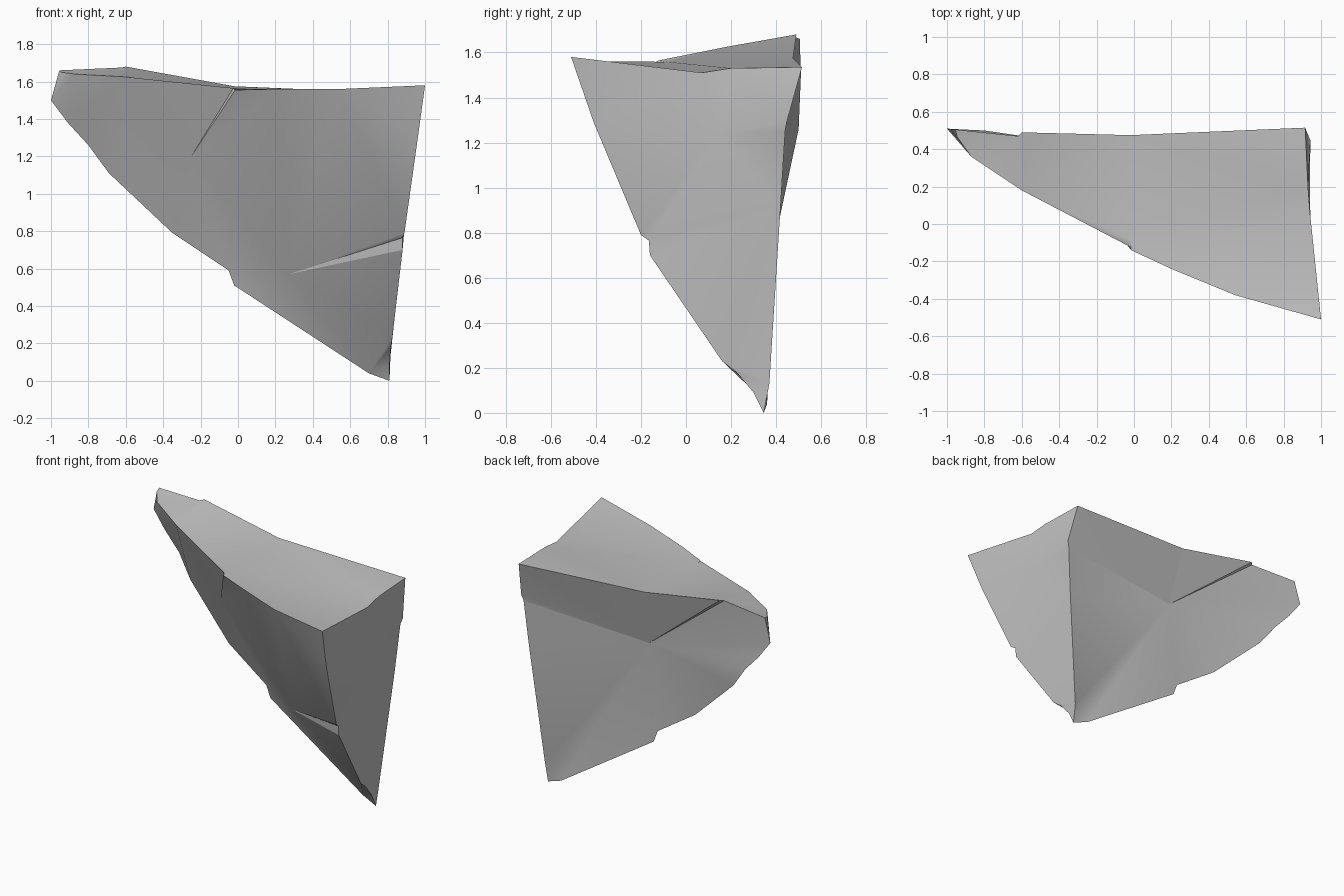
import bpy
import bmesh
import math
from mathutils import Vector
from mathutils.geometry import delaunay_2d_cdt

# Remove only the default cube
default_cube = bpy.data.objects.get("Cube")
if default_cube is not None:
    bpy.data.objects.remove(default_cube, do_unlink=True)


def make_material(name, colour):
    material = bpy.data.materials.new(name)
    material.use_nodes = True
    material.diffuse_color = colour
    shader = material.node_tree.nodes["Principled BSDF"]
    shader.inputs["Base Color"].default_value = colour
    shader.inputs["Roughness"].default_value = .9
    return material


mesh_builder = bmesh.new()


def add_points(*points):
    """Add a chain of corner points and return its vertices."""
    return [mesh_builder.verts.new(point) for point in points]


def add_face(corners):
    """Add a triangle unless it already exists."""
    if mesh_builder.faces.get(corners) is None:
        mesh_builder.faces.new(corners)


def fill_side(outline, inner, creases, axes):
    """Triangulate one broken side, seen flat along the given two axes."""
    corners = outline + inner
    flat = [Vector([vert.co[axis] for axis in axes]) for vert in corners]
    folds = [(corners.index(a), corners.index(b)) for a, b in creases]
    boundary = list(range(len(outline)))
    result = delaunay_2d_cdt(flat, folds, [boundary], 1, .00001)
    triangles, sources = result[2], result[3]
    for triangle in triangles:
        add_face([corners[sources[index][0]] for index in triangle])


def fan_side(outline, centre):
    """Fan triangles from a hollow centre point to a closed outline."""
    following = outline[1:] + outline[:1]
    for first, second in zip(outline, following):
        add_face([centre, first, second])


def harden(centre, ends):
    """Keep the edges from a centre to the given ends crisp."""
    for end in ends:
        edge = mesh_builder.edges.get((centre, end))
        if edge is not None:
            edge.smooth = False


# Main corners of the shard
near_corner, far_corner, foot, tip_top, tip_low = add_points(
    (1, -.51, 1.58), (.915, .515, 1.535), (.81, .345, 0),
    (-.955, .505, 1.66), (-1, .51, 1.5))

# Front rim of the top, from the thin tip to the near corner
front_rim = add_points(
    (-.945, .465, 1.65), (-.87, .36, 1.64), (-.6, .18, 1.625),
    (-.025, -.12, 1.565), (-.015, -.14, 1.555), (.2, -.24, 1.56),
    (.54, -.38, 1.56))

# Rim of the broken end, from the near corner to the far corner
end_rim = add_points((.94, .07, 1.51), (.93, .2, 1.53))

# Back rim, from the far corner to the tip, with the stepped crack
back_rim = add_points(
    (-.02, .475, 1.575), (-.6, .49, 1.68), (-.62, .47, 1.675))

# Front edge of the broken end, from the near corner down to the foot
front_edge = add_points(
    (.96, -.41, 1.29), (.89, -.2, .79), (.88, -.165, .765),
    (.88, -.16, .7), (.825, .16, .23), (.817, .225, .18), (.81, .3, .09))

# Back edge of the broken end, from the far corner down to the foot
back_edge = add_points(
    (.943, .447, 1.29), (.93, .44, 1.25), (.9, .42, .92), (.815, .37, .13))

# Sharp lower edge, from the foot up to the tip
lower_edge = add_points(
    (.7, .36, .04), (-.02, .38, .51), (-.05, .38, .59), (-.35, .4, .79),
    (-.69, .468, 1.11), (-.8, .5, 1.26), (-.91, .505, 1.38))

# Ends of the cracks and the hollow in the back
front_crack, top_notch, ledge_end, end_crack, back_hollow = add_points(
    (-.25, .167, 1.2), (-.022, -.08, 1.558), (.27, .21, .57),
    (.94, .14, 1.24), (.015, .38, 1.18))

# Front side with its crack and ledge
fill_side(
    [tip_top] + front_rim + [near_corner] + front_edge + [foot]
    + lower_edge + [tip_low],
    [front_crack, ledge_end],
    [(front_rim[3], front_crack), (front_rim[4], front_crack),
     (front_rim[0], tip_low),
     (ledge_end, front_edge[2]), (ledge_end, front_edge[3])],
    (0, 2))

# Top side with its notch and shallow valley
fill_side(
    [tip_top] + front_rim + [near_corner] + end_rim + [far_corner] + back_rim,
    [top_notch],
    [(top_notch, end_rim[0]), (top_notch, back_rim[0])],
    (0, 1))

# Broken end with its crack
fill_side(
    [near_corner] + end_rim + [far_corner] + back_edge + [foot]
    + front_edge[::-1],
    [end_crack],
    [(front_edge[1], end_crack), (end_crack, back_edge[0])],
    (1, 2))

# Back side, hollowed towards its centre
fan_side(
    [far_corner] + back_rim + [tip_top, tip_low] + lower_edge[::-1]
    + [foot] + back_edge[::-1],
    back_hollow)

# Crisp creases at the back hollow, the front crack and the ledge
harden(back_hollow, back_rim + [back_edge[1]])
harden(front_crack, front_rim[3:5])
harden(ledge_end, [front_edge[3]])

# Finish the shard
bmesh.ops.recalc_face_normals(mesh_builder, faces=mesh_builder.faces[:])
shard_mesh = bpy.data.meshes.new("stone_shard")
mesh_builder.to_mesh(shard_mesh)
mesh_builder.free()
shard_mesh.materials.append(make_material("stone grey", (.54, .54, .54, 1)))

stone_shard = bpy.data.objects.new("stone_shard", shard_mesh)
bpy.context.collection.objects.link(stone_shard)
bpy.ops.object.select_all(action="DESELECT")
stone_shard.select_set(True)
bpy.context.view_layer.objects.active = stone_shard
bpy.ops.object.shade_smooth_by_angle(angle=math.radians(50))
